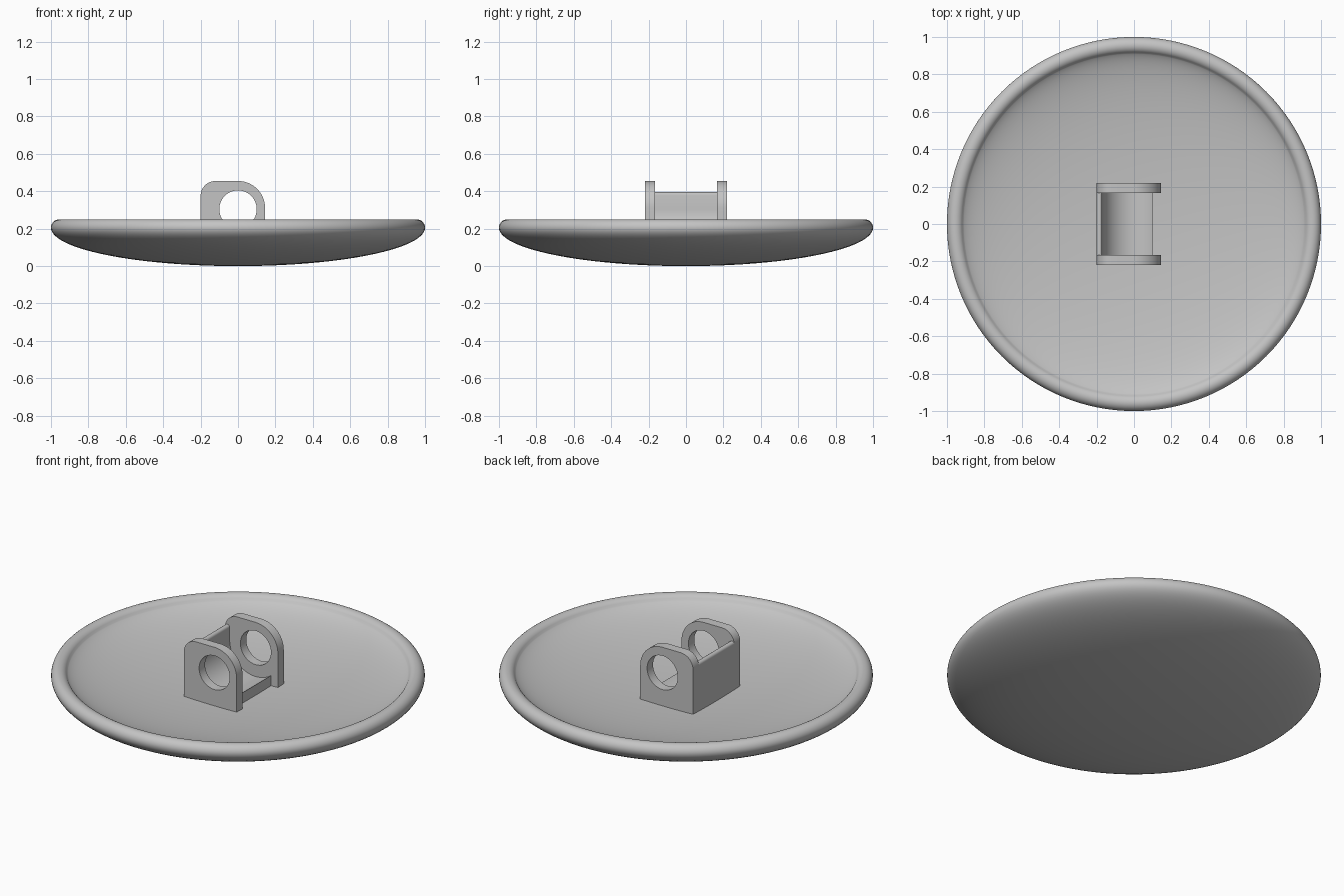
import bpy, bmesh
from math import sin, cos, pi, sqrt, radians

cube = bpy.data.objects.get("Cube")
if cube:
    bpy.data.objects.remove(cube, do_unlink=True)

grey = bpy.data.materials.new("plain grey")
grey.use_nodes = True
colour = (0.55, 0.55, 0.55, 1)
grey.diffuse_color = colour
grey.node_tree.nodes["Principled BSDF"].inputs["Base Color"].default_value = colour


def arc(cx, cz, r, start, end, steps):
    angles = [radians(start + (end - start) * i / steps) for i in range(steps + 1)]
    return [(cx + r * cos(a), cz + r * sin(a)) for a in angles]


def select_only(obj):
    bpy.ops.object.select_all(action='DESELECT')
    obj.select_set(True)
    bpy.context.view_layer.objects.active = obj


def smooth(obj, angle):
    select_only(obj)
    bpy.ops.object.shade_smooth_by_angle(angle=radians(angle))


def extruded(name, outlines, y, half):
    """Solid with an x-z section, extruded along y; further outlines are holes."""
    curve = bpy.data.curves.new(name, 'CURVE')
    curve.dimensions = '2D'
    curve.fill_mode = 'BOTH'
    curve.extrude = half
    for points in outlines:
        spline = curve.splines.new('POLY')
        spline.points.add(len(points) - 1)
        for p, (x, z) in zip(spline.points, points):
            p.co = (x, z, 0, 1)
        spline.use_cyclic_u = True
    obj = bpy.data.objects.new(name, curve)
    obj.location.y = y
    obj.rotation_euler.x = pi / 2
    bpy.context.collection.objects.link(obj)
    curve.materials.append(grey)
    select_only(obj)
    bpy.ops.object.convert(target='MESH')
    obj = bpy.context.view_layer.objects.active
    bm = bmesh.new()
    bm.from_mesh(obj.data)
    bmesh.ops.remove_doubles(bm, verts=bm.verts, dist=1e-5)
    bmesh.ops.recalc_face_normals(bm, faces=bm.faces)
    bm.to_mesh(obj.data)
    bm.free()
    smooth(obj, 35)


# Shallow dish: elliptical underside, rounded rim, hollow upper side
n = 28
under = [(sin(i / n * pi / 2), 0.205 * (1 - cos(i / n * pi / 2))) for i in range(n)]
rim = arc(0.955, 0.205, 0.045, 0, 140, 12)
hollow = [0.915 * sin(i / n * pi / 2) for i in range(n - 1, -1, -1)]
inside = [(r, 0.25 - 0.145 * sqrt(1 - (r / 0.93) ** 2)) for r in hollow]
profile = under + rim + inside

bm = bmesh.new()
verts = [bm.verts.new((r, 0, z)) for r, z in profile]
edges = [bm.edges.new(pair) for pair in zip(verts, verts[1:])]
bmesh.ops.spin(bm, geom=verts + edges, cent=(0, 0, 0), axis=(0, 0, 1),
               angle=2 * pi, steps=128)
bmesh.ops.remove_doubles(bm, verts=bm.verts, dist=1e-5)
bmesh.ops.recalc_face_normals(bm, faces=bm.faces)
mesh = bpy.data.meshes.new("dish")
bm.to_mesh(mesh)
bm.free()
mesh.materials.append(grey)
dish = bpy.data.objects.new("dish", mesh)
bpy.context.collection.objects.link(dish)
smooth(dish, 60)

# Two end plates with a round hole, sunk slightly into the dish
base = 0.085
plate = ([(-0.2, base), (0.145, base)]
         + arc(0, 0.31, 0.145, 0, 90, 16)
         + arc(-0.12, 0.375, 0.08, 90, 180, 12))
hole = arc(0, 0.305, 0.1, 0, 360, 48)[:-1]
for name, side in (("front_plate", -1), ("back_plate", 1)):
    extruded(name, [plate, hole], side * 0.1925, 0.0275)

# Cradle between the plates: tall wall at one side, low lip at the other
cradle = ([(-0.2, base)]
          + arc(-0.185, 0.38, 0.015, 180, 0, 8)[:-1]
          + [(-0.17, 0.38)]
          + arc(0, 0.305, 0.17, 180, 306, 24)
          + [(0.1, base)])
extruded("cradle", [cradle], 0, 0.166)
